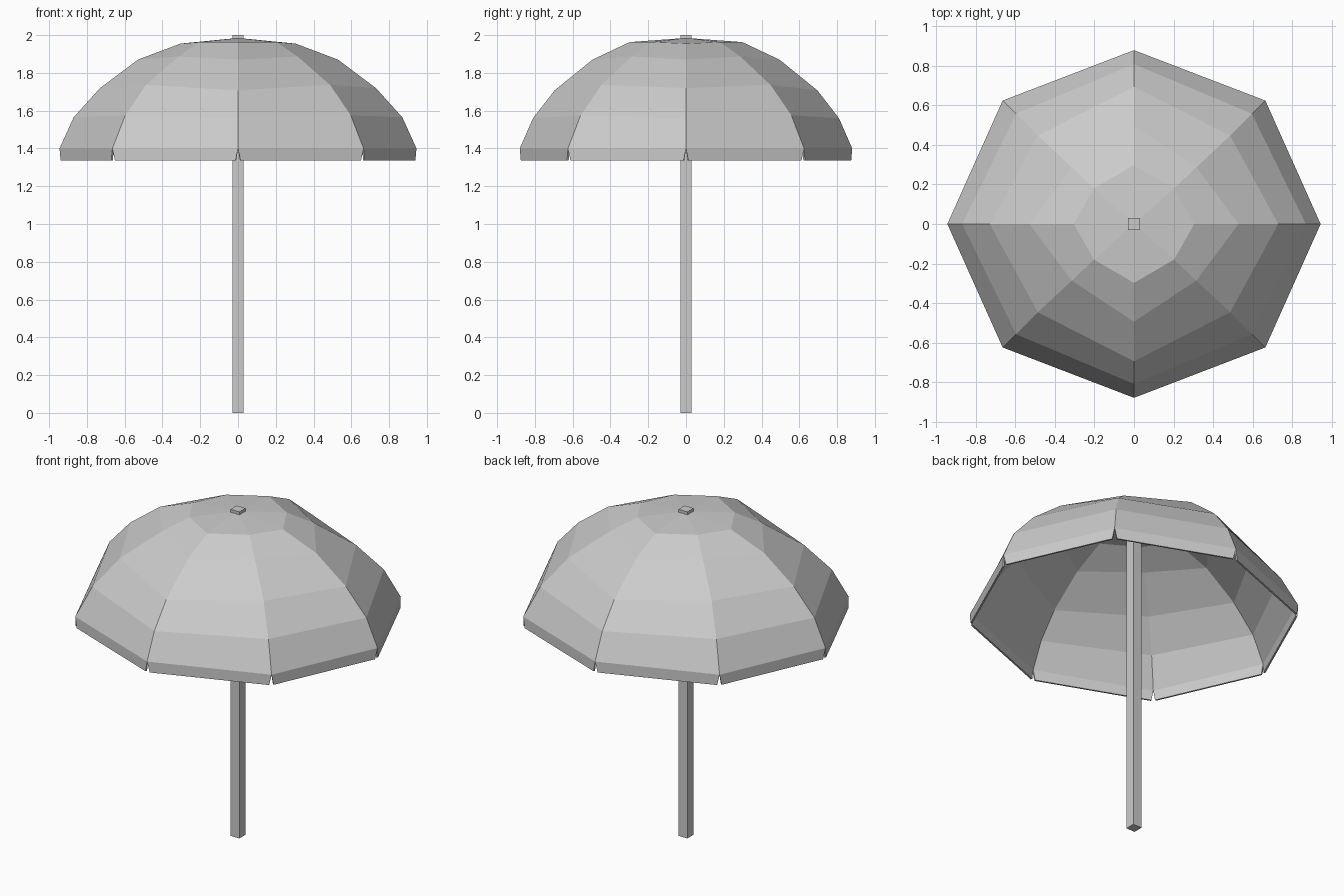
import bpy, bmesh
from mathutils import Vector

if "Cube" in bpy.data.objects:
    bpy.data.objects.remove(bpy.data.objects["Cube"])

# Rib profiles: (x reach, y reach, z) for ribs on each axis and on the diagonals
X_RIB = [(0.305, 1.955), (0.53, 1.87), (0.73, 1.72), (0.87, 1.565), (0.945, 1.40)]
Y_RIB = [(0.298, 1.963), (0.495, 1.87), (0.695, 1.708), (0.81, 1.56), (0.88, 1.40)]
D_RIB = [(0.203, 0.18, 1.963), (0.315, 0.287, 1.887), (0.487, 0.447, 1.737),
         (0.597, 0.558, 1.575), (0.665, 0.625, 1.40)]
DIRS = [(1, 0), (1, 1), (0, 1), (-1, 1), (-1, 0), (-1, -1), (0, -1), (1, -1)]
HEM_Z, NOTCH = 1.335, 0.015


def rib_point(i, sx, sy):
    if sx and sy:
        x, y, z = D_RIB[i]
    elif sx:
        (x, z), y = X_RIB[i], 0
    else:
        (y, z), x = Y_RIB[i], 0
    return Vector((sx * x, sy * y, z))


def finish(bm, name):
    bmesh.ops.recalc_face_normals(bm, faces=bm.faces)
    mesh = bpy.data.meshes.new(name)
    bm.to_mesh(mesh)
    bm.free()
    obj = bpy.data.objects.new(name, mesh)
    bpy.context.collection.objects.link(obj)
    return obj


# Canopy: eight-sided rings, with a separate hanging flap on each panel
bm = bmesh.new()
apex = bm.verts.new((0, 0, 1.985))
rings = [[bm.verts.new(rib_point(i, *d)) for d in DIRS] for i in range(5)]
for k in range(8):
    n = (k + 1) % 8
    bm.faces.new((apex, rings[0][k], rings[0][n]))
    for upper, lower in zip(rings, rings[1:]):
        bm.faces.new((upper[k], lower[k], lower[n], upper[n]))
    a, b = rings[-1][k], rings[-1][n]
    along = (b.co - a.co).normalized() * NOTCH
    low_a, low_b = a.co + along, b.co - along
    low_a.z = low_b.z = HEM_Z
    bm.faces.new((a, bm.verts.new(low_a), bm.verts.new(low_b), b))
canopy = finish(bm, "canopy")
# The cloth thickness goes inwards
solid = canopy.modifiers.new("thickness", "SOLIDIFY")
solid.thickness = 0.01
solid.offset = -1

# Square pole, poking out through the top
bm = bmesh.new()
bmesh.ops.create_cube(bm, size=1)
bmesh.ops.scale(bm, vec=(0.06, 0.06, 2), verts=bm.verts)
bmesh.ops.translate(bm, vec=(0, 0, 1), verts=bm.verts)
finish(bm, "pole")
